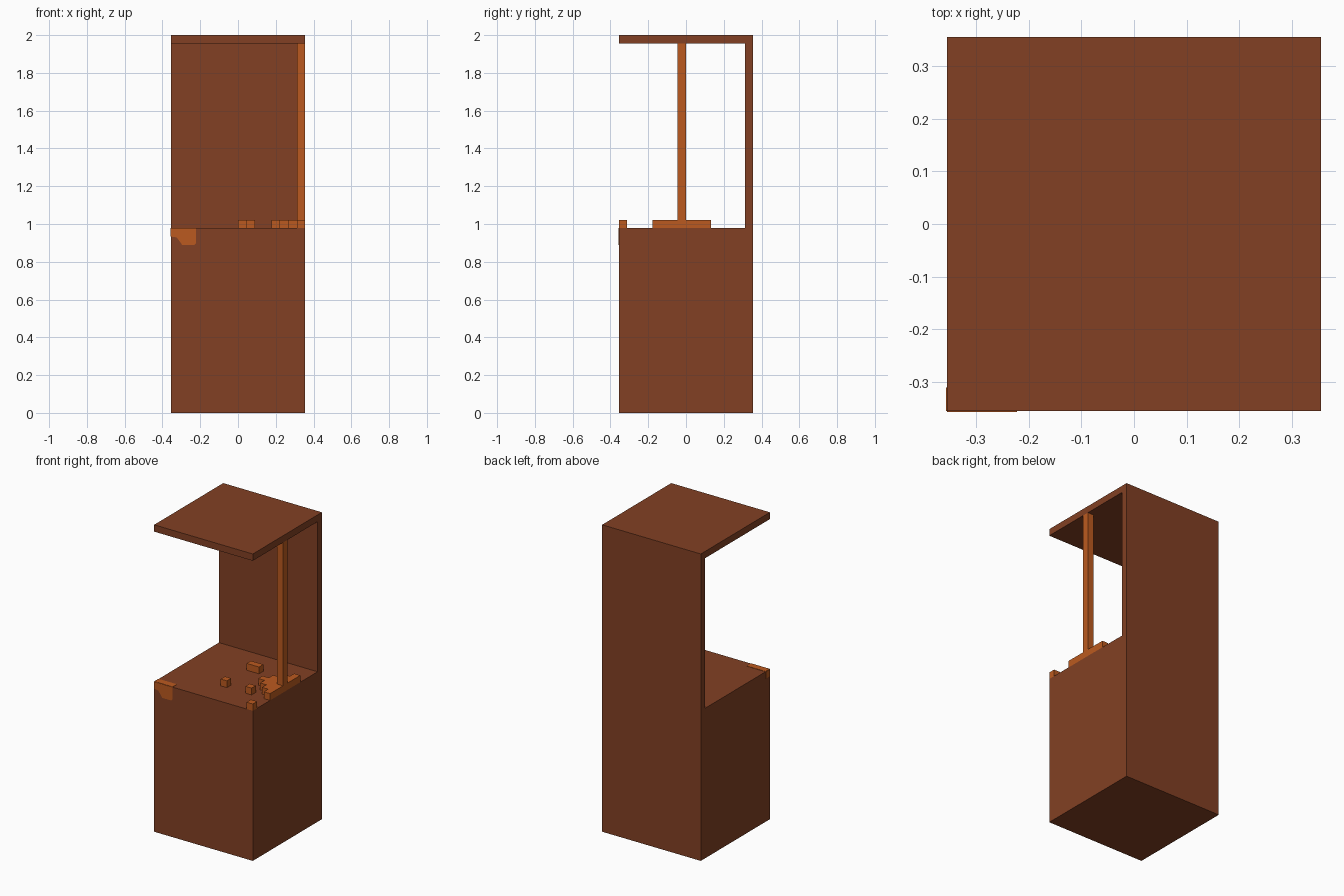
import bpy
import bmesh
from mathutils import Vector

cube = bpy.data.objects.get("Cube")
if cube:
    bpy.data.objects.remove(cube, do_unlink=True)

U = 2 / 45          # one block unit
HALF = 8 * U        # half the cabinet width
TOP = 22 * U        # counter height
ROOF = 44 * U       # underside of the roof
SKIN = 0.002        # thickness of painted plates


def material(name, rgb):
    m = bpy.data.materials.new(name)
    m.use_nodes = True
    m.diffuse_color = (*rgb, 1)
    m.node_tree.nodes["Principled BSDF"].inputs["Base Color"].default_value = (*rgb, 1)
    return m


brown = material("dark brown", (0.223, 0.051, 0.017))
orange = material("burnt orange", (0.50, 0.102, 0.014))


def prism(name, outline, extrude, mat):
    """Extrude a flat outline along a vector into a closed solid."""
    bm = bmesh.new()
    face = bm.faces.new([bm.verts.new(p) for p in outline])
    new = bmesh.ops.extrude_face_region(bm, geom=[face])["geom"]
    verts = [v for v in new if isinstance(v, bmesh.types.BMVert)]
    bmesh.ops.translate(bm, verts=verts, vec=Vector(extrude))
    bmesh.ops.recalc_face_normals(bm, faces=bm.faces[:])
    mesh = bpy.data.meshes.new(name)
    bm.to_mesh(mesh)
    bm.free()
    mesh.materials.append(mat)
    obj = bpy.data.objects.new(name, mesh)
    bpy.context.collection.objects.link(obj)
    return obj


def box(name, lo, hi, mat):
    (x0, y0, z0), (x1, y1, z1) = lo, hi
    return prism(name, [(x0, y0, z0), (x1, y0, z0), (x1, y1, z0), (x0, y1, z0)],
                 (0, 0, z1 - z0), mat)


def counter_block(name, i, j, ni=1, nj=1, height=U):
    """Box standing on the counter, placed by block column and row."""
    x, y = i * U - HALF, j * U - HALF
    return box(name, (x, y, TOP), (x + ni * U, y + nj * U, TOP + height), orange)


# Cabinet: base, back wall and roof as one C-shaped side profile
wall = HALF - U
side = [(-HALF, 0), (HALF, 0), (HALF, 2), (-HALF, 2),
        (-HALF, ROOF), (wall, ROOF), (wall, TOP), (-HALF, TOP)]
prism("cabinet", [(-HALF, y, z) for y, z in side], (2 * HALF, 0, 0), brown)

# Post between the counter and the roof
counter_block("post", 15, 7, height=ROOF - TOP)

# Stepped mound around the post, one strip per column
for i, first, count in [(15, 4, 7), (14, 5, 5), (13, 6, 3), (12, 7, 1)]:
    counter_block("mound_strip", i, first, nj=count)

# Loose blocks on the counter
for i, j, wide in [(8, 10, 2), (8, 4, 1), (12, 4, 1), (15, 0, 1)]:
    counter_block("loose_block", i, j, ni=wide)

# Drip over the front corner: front, top and side plates
drip = [(0, 0), (3, 0), (3, -1.8), (2.8, -2), (1.35, -2),
        (1, -1.5), (0.7, -1.1), (0, -1)]
prism("drip_front", [(-HALF + a * U, -HALF, TOP + b * U) for a, b in drip],
      (0, -SKIN, 0), orange)
box("drip_top", (-HALF, -HALF, TOP), (-HALF + 3 * U, -HALF + U, TOP + SKIN), orange)
box("drip_side", (-HALF - SKIN, -HALF, TOP - U), (-HALF, -HALF + U, TOP), orange)
